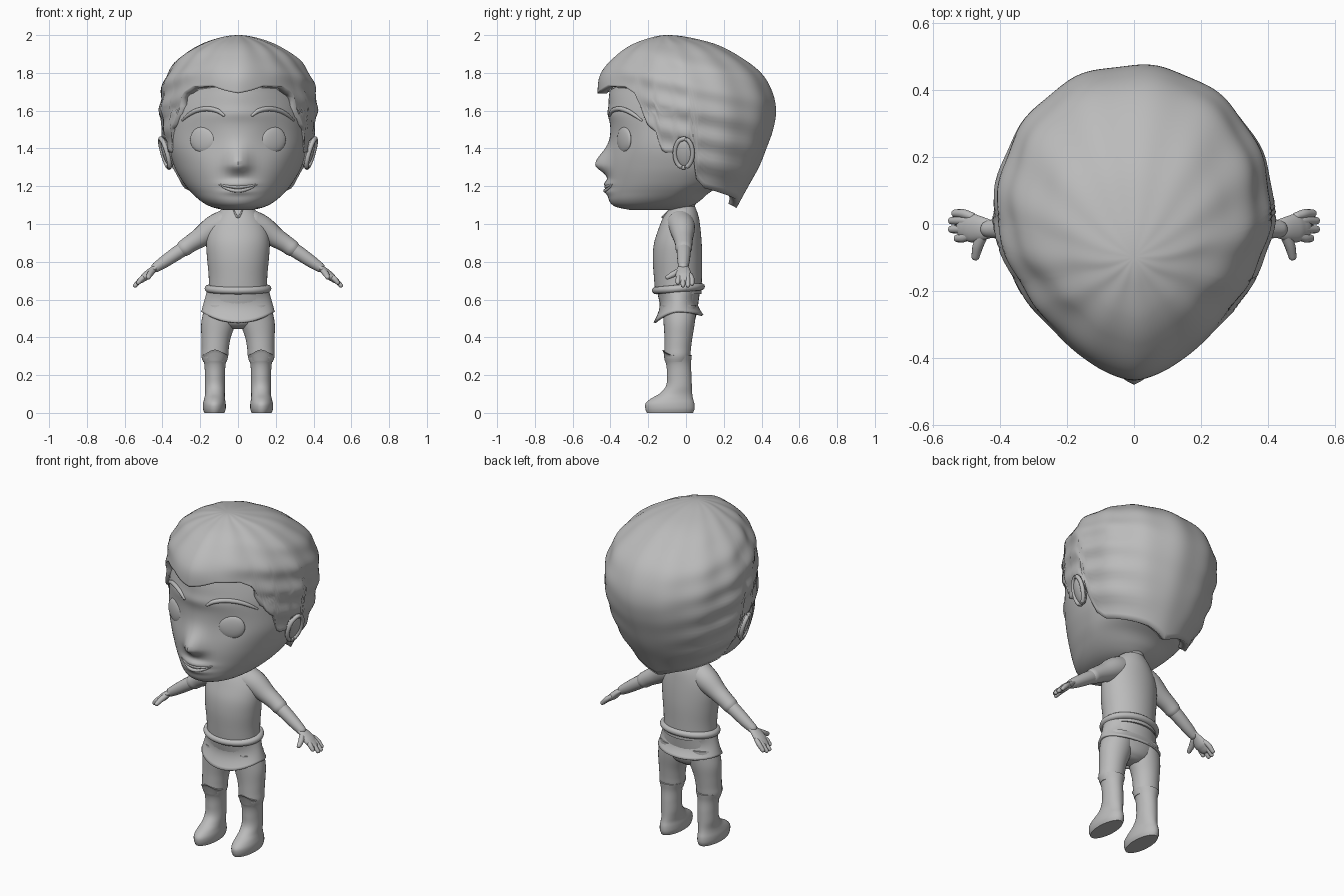
import bpy, bmesh, math
from mathutils import Vector

if "Cube" in bpy.data.objects:
    bpy.data.objects.remove(bpy.data.objects["Cube"])

GREY = bpy.data.materials.new("plain grey")
GREY.diffuse_color = (0.5, 0.5, 0.5, 1)
GREY.use_nodes = True
GREY.node_tree.nodes["Principled BSDF"].inputs["Base Color"].default_value = GREY.diffuse_color


def curve(table, x):
    """Smooth interpolation through rows of (key, value, value...)."""
    x = min(max(x, table[0][0]), table[-1][0])
    i = 0
    while i < len(table) - 2 and x > table[i + 1][0]:
        i += 1
    a, b = table[i], table[i + 1]
    p, q = table[max(i - 1, 0)], table[min(i + 2, len(table) - 1)]
    h = b[0] - a[0]
    t = (x - a[0]) / h
    out = []
    for k in range(1, len(a)):
        m0 = (b[k] - p[k]) / (b[0] - p[0]) * h
        m1 = (q[k] - a[k]) / (q[0] - a[0]) * h
        out.append((2*t**3 - 3*t*t + 1) * a[k] + (t**3 - 2*t*t + t) * m0
                   + (3*t*t - 2*t**3) * b[k] + (t**3 - t*t) * m1)
    return out


def skin(name, rings, caps=True, thick=0.0, angle=50):
    """Joins closed rings of points into a smooth surface."""
    bm = bmesh.new()
    rows = [[bm.verts.new(p) for p in r] for r in rings]
    n = len(rows[0])
    for a, b in zip(rows, rows[1:]):
        for i in range(n):
            j = (i + 1) % n
            bm.faces.new((a[i], a[j], b[j], b[i]))
    if caps:
        bm.faces.new(rows[0])
        bm.faces.new(rows[-1])
    bmesh.ops.recalc_face_normals(bm, faces=bm.faces)
    me = bpy.data.meshes.new(name)
    bm.to_mesh(me)
    bm.free()
    ob = bpy.data.objects.new(name, me)
    bpy.context.collection.objects.link(ob)
    me.materials.append(GREY)
    bpy.ops.object.select_all(action='DESELECT')
    ob.select_set(True)
    bpy.context.view_layer.objects.active = ob
    bpy.ops.object.shade_smooth_by_angle(angle=math.radians(angle))
    if thick:
        m = ob.modifiers.new("thickness", 'SOLIDIFY')
        m.thickness, m.offset = thick, -1
    return ob


def loft(name, table, steps=24, n=32, sx=1, warp=None, **kw):
    """Ellipse rings from rows of (z, cx, cy, rx, ry)."""
    rings = []
    for s in range(steps + 1):
        z = table[0][0] + (table[-1][0] - table[0][0]) * s / steps
        cx, cy, rx, ry = curve(table, z)
        ring = []
        for i in range(n):
            a = math.tau * i / n
            zz = warp(a, z) if warp else z
            ring.append((sx * (cx + rx * math.sin(a)), cy - ry * math.cos(a), zz))
        rings.append(ring)
    return skin(name, rings, **kw)


def tube(name, pts, n=16, steps=5, sx=1, flat=1.0):
    """Round limb along rows of (x, y, z, radius), with rounded ends."""
    table = [(i, *p) for i, p in enumerate(pts)]
    last = len(pts) - 1
    samples = [curve(table, k / steps) for k in range(last * steps + 1)]
    centres = [Vector(s[:3]) for s in samples]
    rings = []

    def ring(c, d, r):
        side = d.cross(Vector((0, 1, 0) if abs(d.y) < 0.9 else (1, 0, 0))).normalized()
        up = side.cross(d)
        pt = [c + r * (side * math.cos(math.tau*i/n) * flat + up * math.sin(math.tau*i/n)) for i in range(n)]
        return [(sx * p.x, p.y, p.z) for p in pt]
    for k, c in enumerate(centres):
        d = (centres[min(k+1, len(centres)-1)] - centres[max(k-1, 0)]).normalized()
        r = samples[k][3]
        cap = [(math.sin(b), math.cos(b)) for b in (1.35, 0.9, 0.45)]
        if k == 0:
            rings += [ring(c - d*r*s*0.9, d, r*q) for s, q in cap]
        rings.append(ring(c, d, r))
        if k == len(centres) - 1:
            rings += [ring(c + d*r*s*0.9, d, r*q) for s, q in reversed(cap)]
    return skin(name, rings)


def ball(name, loc, size, rot):
    bpy.ops.mesh.primitive_uv_sphere_add(segments=32, ring_count=16, radius=1, location=loc, rotation=rot)
    ob = bpy.context.object
    ob.name, ob.scale = name, size
    ob.data.materials.append(GREY)
    bpy.ops.object.shade_smooth()


def polar(a, w, f, p):
    return (abs(math.sin(a) / w)**p + abs(math.cos(a) / f)**p)**(-1 / p)


# Head: z, centre y, front y, back y, half width, roundness
HEAD = [(1.075, -.17, -.30, -.04, .08, 2), (1.09, -.16, -.37, .02, .14, 2), (1.12, -.12, -.405, .07, .195, 2),
        (1.17, -.06, -.413, .13, .25, 2), (1.22, -.03, -.412, .23, .29, 2), (1.3, 0, -.41, .29, .335, 2),
        (1.4, 0, -.402, .34, .365, 2), (1.5, 0, -.40, .37, .37, 1.95), (1.6, 0, -.408, .38, .37, 1.8),
        (1.7, 0, -.405, .37, .35, 1.65), (1.8, 0, -.37, .3, .3, 1.7), (1.9, -.03, -.22, .13, .15, 2)]


def bumps(x, z):
    g = lambda u, s: math.exp(-(u / s)**2)
    nose = .072 * g(x, .06) * g(z - 1.315, .045 if z < 1.315 else .085)
    lips = .022 * g(x, .08) * (g(z - 1.212, .018) + .8 * g(z - 1.172, .018))
    sockets = -.012 * g(abs(x) - .18, .09) * g(z - 1.45, .08)
    return nose + lips + sockets + .008 * g(x, .2) * g(z - 1.585, .035)


def face_y(x, z):
    cy, f, b, w, p = curve(HEAD, z)
    return cy - (cy - f) * max(0, 1 - abs(x / w)**p)**(1 / p) - bumps(x, z)


rings = []
for s in range(91):
    z = 1.075 + .825 * (s / 90)**1.15
    cy, f, b, w, p = curve(HEAD, z)
    ring = []
    for i in range(96):
        a = math.tau * i / 96
        front = math.cos(a) > 0
        r = polar(a, w, cy - f if front else b - cy, p if front else 2)
        x, y = r * math.sin(a), cy - r * math.cos(a)
        ring.append((x, y - (bumps(x, z) if front else 0), z))
    rings.append(ring)
skin("head", rings)

# Hair: depth key sqrt(2 - z), then centre y, front y, back y, half width
HAIR = [(math.sqrt(2 - z), *v) for z, *v in [
    (2, -.1, -.101, -.099, .001), (1.985, -.09, -.19, .03, .10), (1.95, -.06, -.285, .16, .20),
    (1.9, -.04, -.36, .26, .285), (1.8, -.01, -.45, .395, .375), (1.7, .01, -.468, .455, .408),
    (1.6, .02, -.455, .475, .415), (1.5, .02, -.45, .46, .402), (1.4, .02, -.44, .425, .385),
    (1.3, .02, -.43, .385, .35), (1.2, .02, -.42, .33, .29), (1.08, .02, -.4, .265, .2)]]
# Hairline: angle from the front, height of the edge
EDGE = [(0, 1.692), (8, 1.705), (18, 1.73), (36, 1.725), (46, 1.69), (51, 1.6), (57, 1.52), (63, 1.49), (66, 1.40),
        (69, 1.38), (77, 1.38), (80, 1.45), (90, 1.45), (96, 1.24), (105, 1.19), (125, 1.165), (155, 1.13), (180, 1.085)]


def edge(deg):
    for (a, z), (b, y) in zip(EDGE, EDGE[1:]):
        if deg <= b:
            return z + (y - z) * (deg - a) / (b - a)
    return EDGE[-1][1]


rings = []
for s in range(1, 61):
    t = s / 60
    ring = []
    for i in range(160):
        a = math.tau * i / 160
        deg = math.degrees(min(a, math.tau - a))
        k = t * math.sqrt(2 - edge(deg))
        z = 2 - k * k
        cy, f, b, w = curve(HAIR, k)
        front = math.cos(a) > 0
        r = polar(a, w, cy - f if front else b - cy, (1.58 if z > 1.6 else 1.7) if front else 2.1)
        # swept strands on the sides, long locks over the crown
        r += .008 * math.sin(48 * z + deg * .07) * math.sin(a)**2 * min(1, t * 1.2)
        r += .004 * math.sin(13 * a) * t * (1 - t) * 4
        ring.append((r * math.sin(a), cy - r * math.cos(a), z))
    rings.append(ring)
hair = skin("hair", rings, caps=False, thick=.05)
bm = bmesh.new()
bm.from_mesh(hair.data)
bmesh.ops.holes_fill(bm, edges=[e for e in bm.edges if e.is_boundary and e.verts[0].co.z > 1.95], sides=0)
bmesh.ops.recalc_face_normals(bm, faces=bm.faces)
if sum(f.normal.z for f in bm.faces if f.calc_center_median().z > 1.9) < 0:
    bmesh.ops.reverse_faces(bm, faces=bm.faces)
bm.to_mesh(hair.data)
bm.free()

# Lips
for name, lift, size in (("upper_lip", .008, .008), ("lower_lip", -.012, .009)):
    pts = []
    for k in range(-4, 5):
        x = k * .025
        z = 1.188 + 2.2 * x * x + lift * (1 - (k / 4)**2)
        pts.append((x, face_y(x, z) + .002, z, size * (1.1 - (k / 4)**2 * .7)))
    tube(name, pts, n=10, steps=2)

for sx, side in ((1, "left"), (-1, "right")):
    # Eyes, eyebrows and ears
    ball(side + "_eye", (sx * .188, face_y(.188, 1.447) + .004, 1.447), (.073, .02, .068), (0, 0, sx * .48))
    brow = [(.075, 1.575, .007), (.11, 1.6, .012), (.165, 1.61, .013), (.22, 1.6, .012), (.265, 1.575, .01), (.295, 1.548, .005)]
    tube(side + "_eyebrow", [(x, face_y(x, z) - .002, z, r) for x, z, r in brow], n=10, steps=3, sx=sx)
    ball(side + "_ear", (sx * .375, -.012, 1.375), (.022, .05, .08), (0, sx * .3, sx * -.25))
    rim = []
    for k in range(13):
        a = math.tau * k / 12
        u, v = math.sin(a), math.cos(a)
        rim.append((.387 + .022 * v + .012 * u, -.012 + .047 * u, 1.375 + .077 * v, .012))
    tube(side + "_ear_rim", rim, n=10, steps=3, sx=sx)

    # Arms
    tube(side + "_sleeve", [(.07, -.03, 1.0, .075), (.13, -.02, .975, .068), (.2, -.015, .928, .053),
                            (.25, -.012, .897, .046), (.285, -.012, .872, .044)], n=24, sx=sx)
    tube(side + "_forearm", [(.25, -.012, .893, .038), (.32, -.012, .848, .037), (.39, -.013, .80, .032),
                             (.435, -.015, .77, .026)], n=20, sx=sx)
    tube(side + "_palm", [(.425, -.015, .777, .026), (.455, -.014, .755, .036), (.485, -.012, .727, .043),
                          (.505, -.01, .71, .036)], n=20, sx=sx, flat=.5)
    for k, (y, x) in enumerate(((-.043, .528), (-.016, .545), (.01, .545), (.032, .535))):
        z = .71 - (x - .505) * .9
        tube(f"{side}_finger_{k+1}", [(.485, y * .7, .73, .013), (.51, y * .95, .71, .014), (x, y, z, .0115)], n=12, sx=sx)
    tube(side + "_thumb", [(.45, -.03, .755, .016), (.466, -.065, .735, .016), (.474, -.098, .718, .012)], n=12, sx=sx)

    # Legs and boots
    loft(side + "_trouser_leg", [(.27, .122, -.047, .062, .06), (.3, .123, -.046, .071, .068), (.34, .121, -.044, .072, .07),
                                 (.4, .116, -.04, .078, .074), (.48, .102, -.036, .092, .083), (.57, .085, -.035, .09, .09)], sx=sx)
    lift = lambda a, z: z + (.03 * max(0, math.cos(a))**4 if z > .285 else 0)
    loft(side + "_boot", [(0, .125, -.085, .053, .122), (.02, .125, -.085, .06, .13), (.05, .125, -.085, .06, .129),
                          (.075, .124, -.075, .055, .112), (.1, .122, -.055, .052, .088), (.14, .122, -.038, .053, .069),
                          (.2, .122, -.036, .053, .065), (.26, .122, -.04, .057, .066), (.305, .122, -.048, .071, .079)],
         steps=36, sx=sx, warp=lift)

# Hips, torso and neck
loft("hips", [(.445, 0, -.035, .05, .04), (.47, 0, -.035, .12, .072), (.52, 0, -.035, .165, .09), (.65, 0, -.04, .155, .115)])
loft("torso", [(.63, 0, -.04, .155, .122), (.72, 0, -.043, .155, .127), (.82, 0, -.045, .164, .131), (.9, 0, -.043, .168, .126),
               (.97, 0, -.035, .157, .112), (1.03, 0, -.027, .125, .096), (1.07, 0, -.02, .096, .077),
               (1.092, 0, -.016, .075, .064)], n=48)
loft("neck", [(1.04, 0, -.015, .062, .058), (1.09, 0, -.01, .06, .056), (1.16, 0, .0, .075, .075)], steps=8)
tube("collar_notch", [(-.025, -.088, 1.075, .004), (0, -.125, 1.035, .005), (.025, -.088, 1.075, .004)], n=8)

# Shirt tail with a hem that dips at the front
rings = []
for s in range(13):
    t = s / 12
    ring = []
    for i in range(64):
        a = math.tau * i / 64
        c = math.cos(a)
        hem = .535 - (.055 * c * c if c > 0 else .015 * c * c)
        ring.append(((.16 + .035 * t) * math.sin(a), -.04 - (.122 - .028 * math.sin(math.pi * t) + .01 * t) * c,
                     .66 + (hem - .66) * t))
    rings.append(ring)
skin("shirt_tail", rings, caps=False, thick=.012)

# Belt, slightly higher at the back
rings = []
for i in range(64):
    a = math.tau * i / 64
    rings.append([((.155 + .022 * math.cos(b)) * math.sin(a), -.04 - (.118 + .022 * math.cos(b)) * math.cos(a),
                   .658 - .01 * math.cos(a) + .02 * math.sin(b)) for b in (math.tau * j / 12 for j in range(12))])
skin("belt", rings + rings[:1], caps=False)
